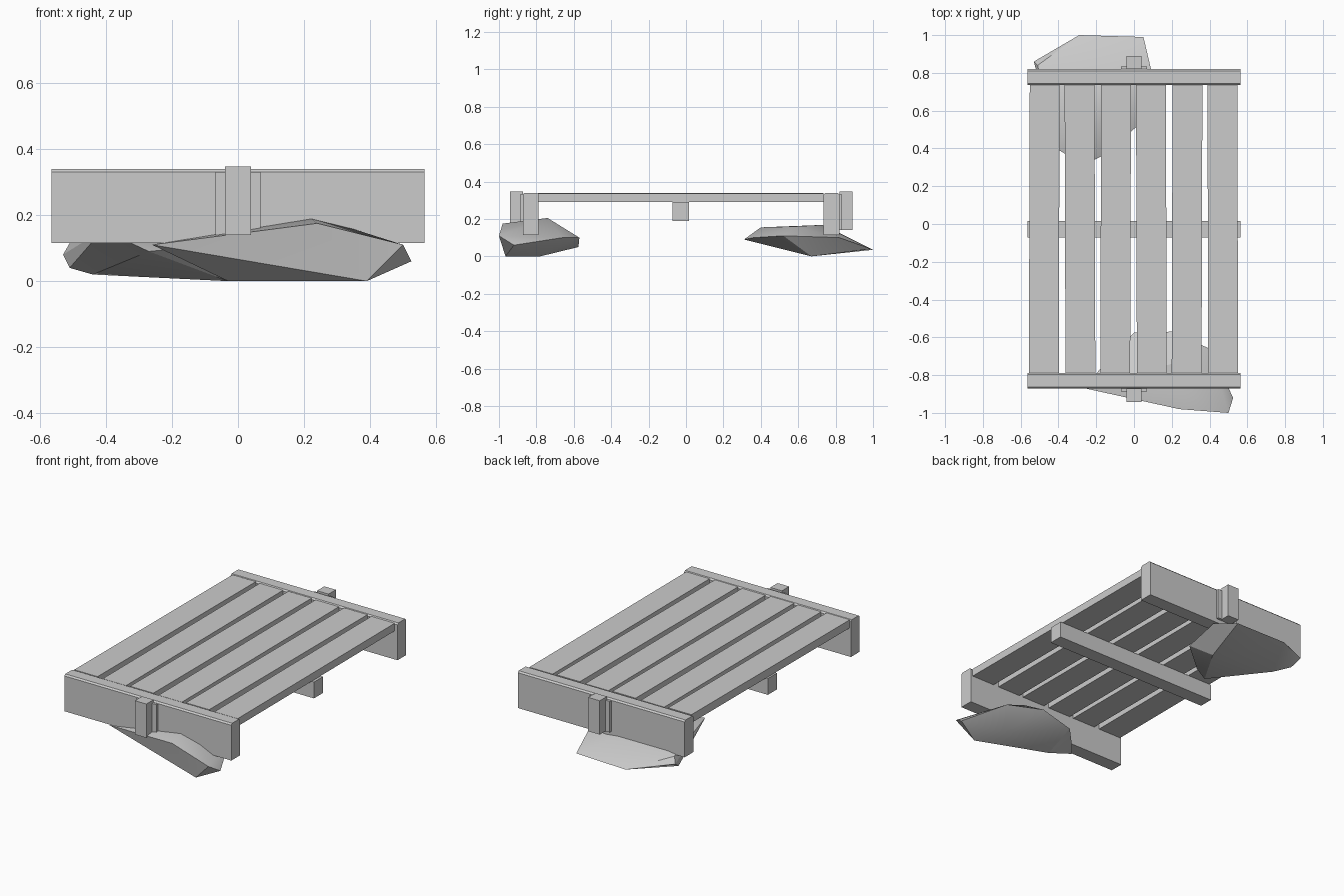
import bpy, bmesh, math

if "Cube" in bpy.data.objects:
    bpy.data.objects.remove(bpy.data.objects["Cube"])


def finish(name, bm):
    bmesh.ops.recalc_face_normals(bm, faces=bm.faces[:])
    me = bpy.data.meshes.new(name)
    bm.to_mesh(me)
    bm.free()
    ob = bpy.data.objects.new(name, me)
    bpy.context.collection.objects.link(ob)
    return ob


def box(name, x, y, z, chamfer=0):
    """Box from min/max ranges, with optional chamfer on the long top edges."""
    bm = bmesh.new()
    bmesh.ops.create_cube(bm, size=1)
    for v in bm.verts:
        v.co = [r[0] if c < 0 else r[1] for c, r in zip(v.co, (x, y, z))]
    if chamfer:
        top = [e for e in bm.edges
               if all(abs(v.co.z - z[1]) < 1e-5 for v in e.verts)
               and abs(e.verts[0].co.y - e.verts[1].co.y) < 1e-5]
        bmesh.ops.bevel(bm, geom=top, offset=chamfer, segments=1, affect='EDGES')
    return finish(name, bm)


def rock(name, points):
    """Faceted boulder: convex hull of a few corner points."""
    bm = bmesh.new()
    for p in points:
        bm.verts.new(p)
    hull = bmesh.ops.convex_hull(bm, input=bm.verts[:])
    loose = [v for v in bm.verts if not v.link_faces]
    bmesh.ops.delete(bm, geom=loose, context='VERTS')
    ob = finish(name, bm)
    bpy.ops.object.select_all(action='DESELECT')
    ob.select_set(True)
    bpy.context.view_layer.objects.active = ob
    bpy.ops.object.shade_smooth_by_angle(angle=math.radians(25))
    return ob


# Deck planks, very slightly uneven in height and angle
for i in range(6):
    cx = -0.475 + i * 0.189
    lift = 0.003 if i in (0, 2, 4) else 0.0
    plank = box(f"plank_{i + 1}", (cx - 0.079, cx + 0.079), (-0.79, 0.735),
                (0.29, 0.337 + lift))
    for v in plank.data.vertices:
        v.co.x += 0.003 * v.co.y * (-1) ** i

# End beams with their plates and posts
for end, s, y in (("front", -1, -0.872), ("back", 1, 0.82)):
    box(f"{end}_beam", (-0.565, 0.565), sorted((y, y - s * 0.084)),
        (0.115, 0.34), 0.009)
    box(f"{end}_plate", (-0.068, 0.068), sorted((y - s * 0.01, y + s * 0.015)),
        (0.14, 0.33))
    box(f"{end}_post", (-0.039, 0.039), sorted((y, y + s * 0.07)),
        (0.14, 0.347))

# Middle support under the deck
box("cross_beam", (-0.565, 0.565), (-0.072, 0.015), (0.19, 0.29))

# Boulders under each end
rock("front_rock", [
    (-0.26, -0.87, 0.11), (0.24, -0.98, 0.175), (0.50, -1.0, 0.11),
    (0.525, -0.92, 0.06), (0.39, -0.965, 0), (-0.03, -0.80, 0),
    (0.20, -0.74, 0.205), (0.20, -0.57, 0.10), (0.0, -0.575, 0.05),
    (0.40, -0.66, 0.10), (0.30, -0.78, 0), (-0.19, -0.78, 0.09)])
rock("back_rock", [
    (-0.53, 0.86, 0.08), (-0.51, 0.84, 0.115), (-0.29, 1.0, 0.035),
    (0.05, 0.99, 0.04), (0.09, 0.82, 0.10), (-0.03, 0.67, 0),
    (-0.44, 0.72, 0.02), (-0.51, 0.80, 0.04), (-0.27, 0.31, 0.09),
    (-0.41, 0.40, 0.155), (-0.17, 0.36, 0.10), (0.02, 0.52, 0.11),
    (-0.20, 0.73, 0.168), (-0.10, 0.58, 0.16)])
